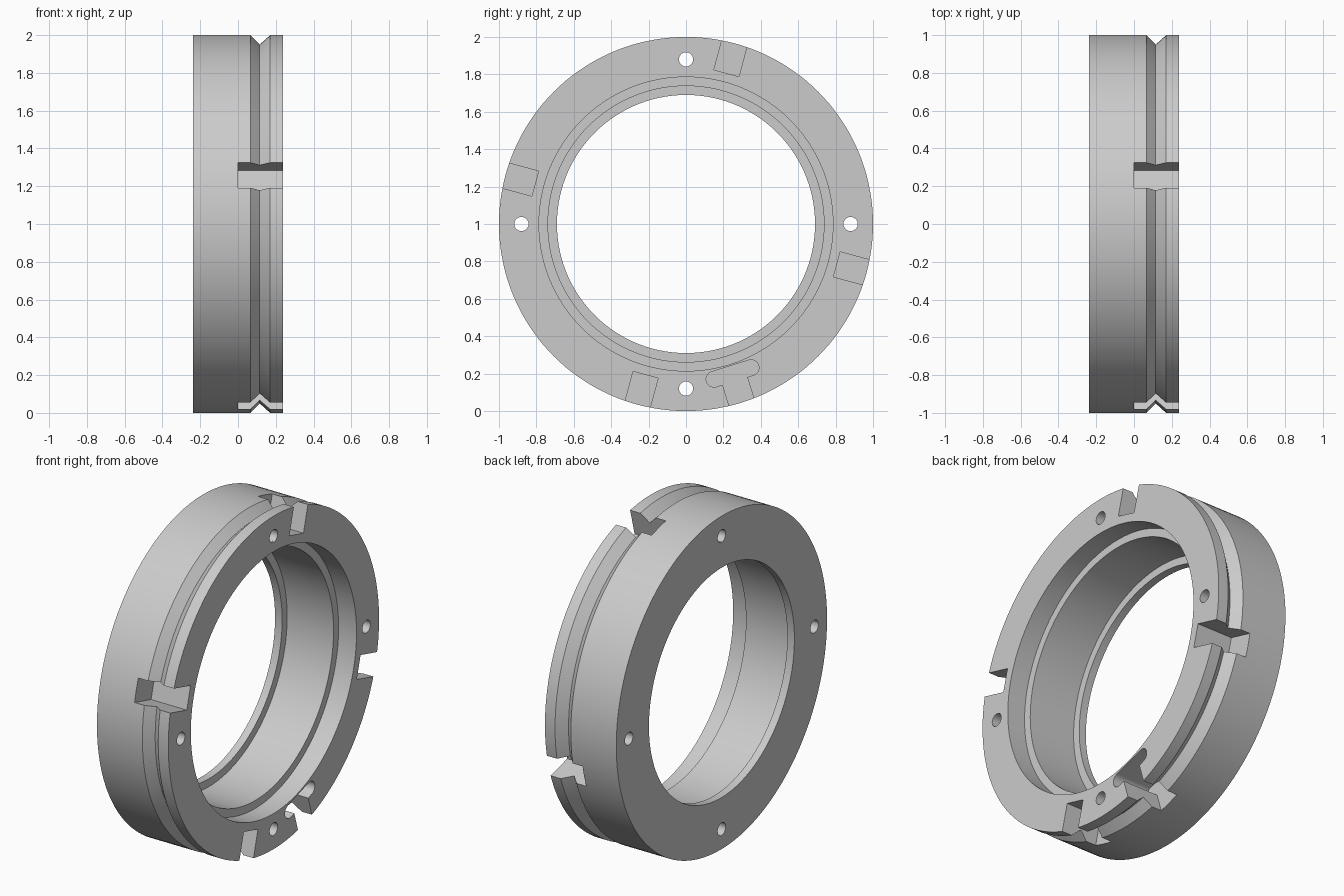
import bpy, bmesh
from math import pi, radians, cos, sin
from mathutils import Matrix, Vector

if "Cube" in bpy.data.objects:
    bpy.data.objects.remove(bpy.data.objects["Cube"])

HALF = 0.237          # half thickness along the x axis
CENTRE = Vector((0, 0, 1))

steel = bpy.data.materials.new("light grey metal")
steel.use_nodes = True
grey = (0.6, 0.6, 0.6, 1)
steel.diffuse_color = grey
steel.node_tree.nodes["Principled BSDF"].inputs["Base Color"].default_value = grey


def new_object(name, bm):
    bmesh.ops.recalc_face_normals(bm, faces=bm.faces)
    mesh = bpy.data.meshes.new(name)
    bm.to_mesh(mesh)
    bm.free()
    mesh.materials.append(steel)
    obj = bpy.data.objects.new(name, mesh)
    obj.location = CENTRE
    bpy.context.collection.objects.link(obj)
    return obj


def prism(name, outline, x0, x1, angle=0):
    """Extrude a (y, z) outline along x, then turn it about the ring axis."""
    bm = bmesh.new()
    face = bm.faces.new([bm.verts.new((x0, y, z)) for y, z in outline])
    top = bmesh.ops.extrude_face_region(bm, geom=[face])["geom"]
    verts = [v for v in top if isinstance(v, bmesh.types.BMVert)]
    bmesh.ops.translate(bm, verts=verts, vec=(x1 - x0, 0, 0))
    bmesh.ops.rotate(bm, verts=bm.verts, matrix=Matrix.Rotation(angle, 3, "X"))
    obj = new_object(name, bm)
    obj.hide_render = True
    return obj


def arc(cy, cz, r, start, end, steps):
    return [(cy + r * cos(start + (end - start) * i / steps),
             cz + r * sin(start + (end - start) * i / steps)) for i in range(steps + 1)]


# Ring body: stepped bore and V groove, as one turned profile (x, radius)
profile = [(-HALF, 1), (0.065, 1), (0.115, 0.95), (0.17, 1), (HALF, 1),
           (HALF, 0.786), (0.118, 0.786), (0.118, 0.738),
           (-0.19, 0.738), (-0.19, 0.69), (-HALF, 0.69)]
bm = bmesh.new()
ring = [bm.verts.new((x, 0, r)) for x, r in profile]
edges = [bm.edges.new((ring[i - 1], ring[i])) for i in range(len(ring))]
bmesh.ops.spin(bm, geom=ring + edges, cent=(0, 0, 0), axis=(1, 0, 0),
               angle=2 * pi, steps=144, use_merge=True)
bmesh.ops.remove_doubles(bm, verts=bm.verts, dist=1e-5)
body = new_object("ring_body", bm)

# Cutters: four rim slots, four bolt holes, one keyed pocket with its slot
slot = [(-0.069, 0.835), (0.069, 0.835), (0.069, 1.1), (-0.069, 1.1)]
hole = arc(0, 0.88, 0.038, 0, 2 * pi, 32)[:-1]
pocket = (arc(0.104, 0.837, 0.042, -pi / 2, pi / 2, 14)
          + arc(-0.104, 0.837, 0.042, pi / 2, 3 * pi / 2, 14))
key_angle = pi + radians(17.3)
cutters = []
for i in range(4):
    cutters.append(prism("slot_cutter", slot, 0, 0.4, i * pi / 2 - radians(15)))
    cutters.append(prism("hole_cutter", hole, -0.4, 0.4, i * pi / 2))
cutters.append(prism("key_slot_cutter", slot, 0, 0.4, key_angle))
cutters.append(prism("key_pocket_cutter", pocket, 0, 0.4, key_angle))

for cutter in cutters:
    mod = body.modifiers.new(cutter.name, "BOOLEAN")
    mod.operation = "DIFFERENCE"
    mod.solver = "EXACT"
    mod.object = cutter

# Bake the cuts, drop the cutters, and smooth the turned surfaces
bpy.ops.object.select_all(action="DESELECT")
body.select_set(True)
bpy.context.view_layer.objects.active = body
bpy.ops.object.convert(target="MESH")
for cutter in cutters:
    bpy.data.objects.remove(cutter)
bpy.ops.object.shade_smooth_by_angle(angle=radians(25))
